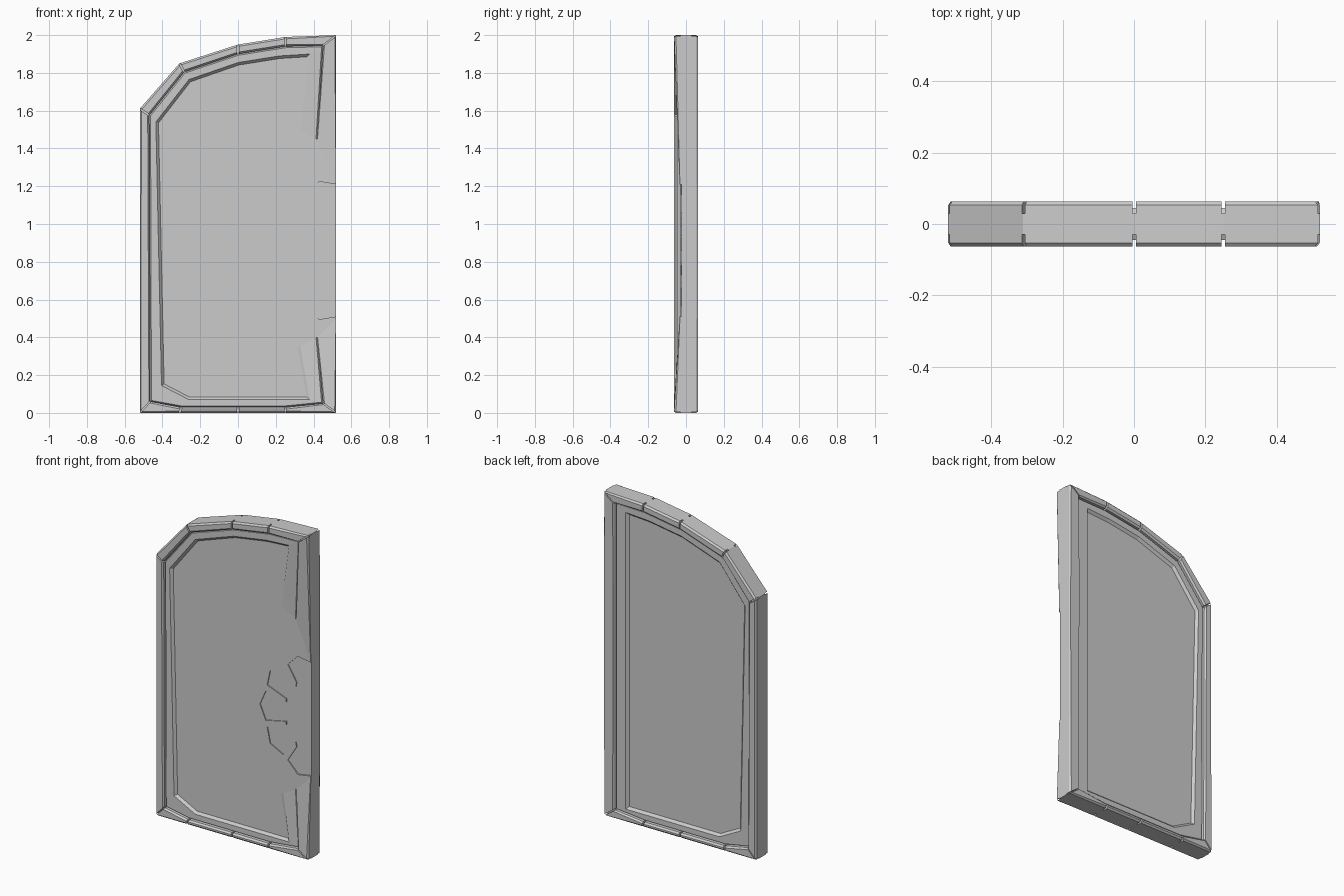
import bpy, bmesh
from mathutils import Vector as V

if "Cube" in bpy.data.objects:
    bpy.data.objects.remove(bpy.data.objects["Cube"])

BASE, STEP, TOP = 0.03, 0.045, 0.063

# Leaf outline, frame inner edge and moulding inner edge (x, z), clockwise
OUT = [(-.52, 0), (-.52, 1.61), (-.31, 1.85), (0, 1.95), (.25, 1.99), (.52, 2),
       (.52, 1.21), (.52, .5), (.52, 0), (.25, 0), (0, 0), (-.31, 0)]
INN = [(-.465, .06), (-.47, 1.575), (-.285, 1.805), (0, 1.90), (.25, 1.94), (.45, 1.945),
       (.42, 1.45), (.42, .4), (.45, .05), (.25, .03), (0, .03), (-.3, .03)]
MOL = [(-.405, .145), (-.435, 1.54), (-.26, 1.765), (0, 1.855), (.22, 1.89), (.38, 1.9),
       (.33, 1.5), (.33, .35), (.38, .07), (.22, .07), (0, .07), (-.26, .07)]
WORN = (6, 7)   # stations where the front is worn flat


def make_object(name, bm):
    bmesh.ops.recalc_face_normals(bm, faces=bm.faces)
    me = bpy.data.meshes.new(name)
    bm.to_mesh(me)
    bm.free()
    ob = bpy.data.objects.new(name, me)
    bpy.context.collection.objects.link(ob)
    return ob


def inset(pts, d):
    res = []
    for i, p in enumerate(pts):
        p = V(p)
        a = (p - V(pts[i - 1])).normalized()
        b = (V(pts[(i + 1) % len(pts)]) - p).normalized()
        n1, n2 = V((a.y, -a.x)), V((b.y, -b.x))
        res.append(p + (n1 + n2) * (d / (1 + n1.dot(n2))))
    return res


def bridge(bm, a, b, closed=True):
    n = len(a)
    for i in range(n if closed else n - 1):
        j = (i + 1) % n
        bm.faces.new((a[i], a[j], b[j], b[i]))


def paths(side):
    inn, mol = list(INN), list(MOL)
    if side > 0:   # back is straight along the hinge side
        for i in WORN:
            inn[i] = (.45, inn[i][1])
            mol[i] = (.38, mol[i][1])
    return inn, mol


# Core slab with recessed panels on both faces
bm = bmesh.new()
edges = []
for side in (-1, 1):
    inn, mol = paths(side)
    rings = []
    for pts, h in ((OUT, BASE), (inn, BASE), (inset(inn, .007), STEP),
                   (mol, STEP), (inset(mol, .014), BASE)):
        rings.append([bm.verts.new((x, side * (BASE if side < 0 and i in WORN else h), z))
                      for i, (x, z) in enumerate(pts)])
    for a, b in zip(rings, rings[1:]):
        bridge(bm, a, b)
    bm.faces.new(rings[-1])
    edges.append(rings[0])
bridge(bm, *edges)
core = make_object("door_panel", bm)


# Chamfered frame block running through the given stations
def frame_block(name, ids, side):
    inn, _ = paths(side)
    bm = bmesh.new()
    rings = []
    for k, i in enumerate(ids):
        o, n = V(OUT[i]), V(inn[i])
        if k in (0, len(ids) - 1):   # open a small joint at each end
            m = ids[1] if k == 0 else ids[-2]
            shift = (V(OUT[m]) - o).normalized() * .005
            o, n = o + shift, n + shift
        u = (n - o).normalized()
        h, c = (.034, .002) if side < 0 and i in WORN else (TOP, .01)
        prof = ((o, BASE), (o, h - c), (o + u * c, h), (n - u * c, h), (n, h - c), (n, BASE))
        rings.append([bm.verts.new((p.x, side * y, p.y)) for p, y in prof])
    for a, b in zip(rings, rings[1:]):
        bridge(bm, a, b)
    bm.faces.new(rings[0])
    bm.faces.new(rings[-1])
    return make_object(name, bm)


runs = [(0, 1), (1, 2), (2, 3), (3, 4), (4, 5), (5, 6, 7, 8), (8, 9), (9, 10), (10, 11), (11, 0)]
worn = [core]
for side, label in ((-1, "front"), (1, "back")):
    for r in runs:
        ob = frame_block(f"{label}_frame_block_{r[0]}", r, side)
        if side < 0 and len(r) > 2:
            worn.append(ob)

# Shallow petal-shaped recess at the right edge
half = [(.6, 1.21), (.52, 1.21), (.43, 1.225), (.36, 1.155), (.42, 1.06), (.415, 1.03),
        (.33, 1.13), (.24, 1.085), (.22, .99), (.35, .94), (.35, .92), (.21, .95)]
shape = half + [(.17, .86)] + [(x, 1.72 - z) for x, z in reversed(half)]
bm = bmesh.new()
near, far = ([bm.verts.new((x, y, z)) for x, z in shape] for y in (-.2, -.024))
bridge(bm, near, far)
bm.faces.new(near)
bm.faces.new(far)
cutter = make_object("recess_cutter", bm)
cutter.hide_render = True
cutter.hide_set(True)
for ob in worn:
    mod = ob.modifiers.new("recess", 'BOOLEAN')
    mod.operation = 'DIFFERENCE'
    mod.solver = 'EXACT'
    mod.object = cutter
